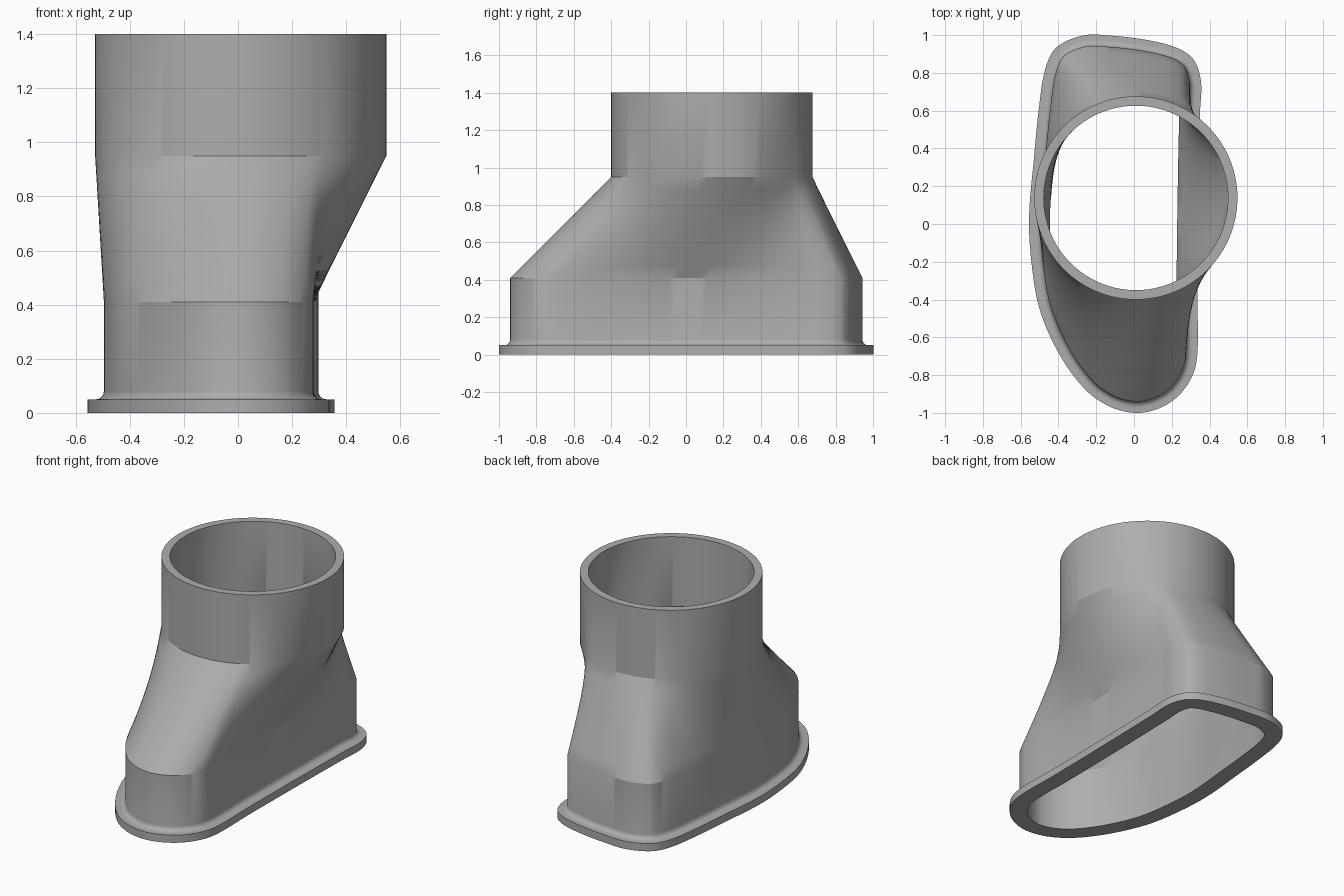
import bpy, bmesh, math
from mathutils import Vector

cube = bpy.data.objects.get("Cube")
if cube:
    bpy.data.objects.remove(cube, do_unlink=True)

# Plain grey plastic
grey = bpy.data.materials.new("grey_plastic")
grey.use_nodes = True
colour = (0.42, 0.42, 0.42, 1)
grey.diffuse_color = colour
grey.node_tree.nodes["Principled BSDF"].inputs["Base Color"].default_value = colour

# Flange outline, counter-clockwise from the front
OUTLINE = [Vector(p) for p in (
    (0.01, -1), (0.135, -0.975), (0.24, -0.905), (0.315, -0.79), (0.337, -0.66),
    (0.335, -0.38), (0.338, -0.05), (0.343, 0.28), (0.35, 0.6), (0.355, 0.75),
    (0.32, 0.863), (0.24, 0.927), (0.08, 0.972), (-0.13, 0.998), (-0.27, 0.998),
    (-0.41, 0.935), (-0.47, 0.82), (-0.505, 0.6), (-0.53, 0.345), (-0.555, 0.05),
    (-0.545, -0.185), (-0.5, -0.45), (-0.395, -0.69), (-0.26, -0.874), (-0.13, -0.966))]
STEPS = 8
FOOT_CENTRE = Vector((-0.1, 0))
PIPE_CENTRE = Vector((0.01, 0.138))
WALL = 0.05
PIPE_RADIUS = 0.538
Z_FLANGE, Z_NECK, Z_PIPE, Z_TOP = 0.05, 0.41, 0.95, 1.4


def smooth_loop(pts):
    """Closed spline through the points, with outward normals."""
    loop, n = [], len(pts)
    for i in range(n):
        a, b, c, d = (pts[(i + k) % n] for k in (-1, 0, 1, 2))
        # Tangents scaled by chord length keep uneven spacing smooth
        ab, bc, cd = (b - a).length, (c - b).length, (d - c).length
        m0 = (c - a) * bc / (ab + bc)
        m1 = (d - b) * bc / (bc + cd)
        for s in range(STEPS):
            t = s / STEPS
            t2, t3 = t * t, t * t * t
            loop.append(b * (2 * t3 - 3 * t2 + 1) + m0 * (t3 - 2 * t2 + t)
                        + c * (3 * t2 - 2 * t3) + m1 * (t3 - t2))
    count = len(loop)
    normals = []
    for i in range(count):
        t = (loop[(i + 1) % count] - loop[i - 1]).normalized()
        normals.append(Vector((t.y, -t.x)))
    return loop, normals


LOOP, NORMALS = smooth_loop(OUTLINE)


def foot(inset):
    return [p - n * inset for p, n in zip(LOOP, NORMALS)]


def pipe(radius):
    return [PIPE_CENTRE + (p - FOOT_CENTRE).normalized() * radius for p in LOOP]


def loft(lower, upper, steps=8):
    """Straight-sided transition between the foot and the pipe."""
    return [([a.lerp(b, k / steps) for a, b in zip(lower, upper)],
             Z_NECK + (Z_PIPE - Z_NECK) * k / steps) for k in range(steps + 1)]


# Flange and rounded joint to the neck
rings = [(foot(0), 0), (foot(0), Z_FLANGE)]
for k in range(5):
    a = math.pi / 2 * k / 4
    rings.append((foot(0.03 + 0.03 * math.sin(a)), Z_FLANGE + 0.03 * (1 - math.cos(a))))
# Outer wall up to the rim, then the inner wall back down
rings += loft(foot(0.06), pipe(PIPE_RADIUS))
rings += [(pipe(PIPE_RADIUS), Z_TOP), (pipe(PIPE_RADIUS - WALL), Z_TOP)]
rings += reversed(loft(foot(0.06 + WALL), pipe(PIPE_RADIUS - WALL)))
rings.append((foot(0.06 + WALL), 0))

bm = bmesh.new()
rows = [[bm.verts.new((p.x, p.y, z)) for p in pts] for pts, z in rings]
count = len(LOOP)
for r, row in enumerate(rows):
    above = rows[(r + 1) % len(rows)]
    for i in range(count):
        j = (i + 1) % count
        bm.faces.new((row[i], row[j], above[j], above[i]))
bmesh.ops.recalc_face_normals(bm, faces=bm.faces)

mesh = bpy.data.meshes.new("duct_adapter")
bm.to_mesh(mesh)
bm.free()
mesh.materials.append(grey)
adapter = bpy.data.objects.new("duct_adapter", mesh)
bpy.context.collection.objects.link(adapter)
bpy.context.view_layer.objects.active = adapter
adapter.select_set(True)
bpy.ops.object.shade_smooth_by_angle(angle=math.radians(25))
